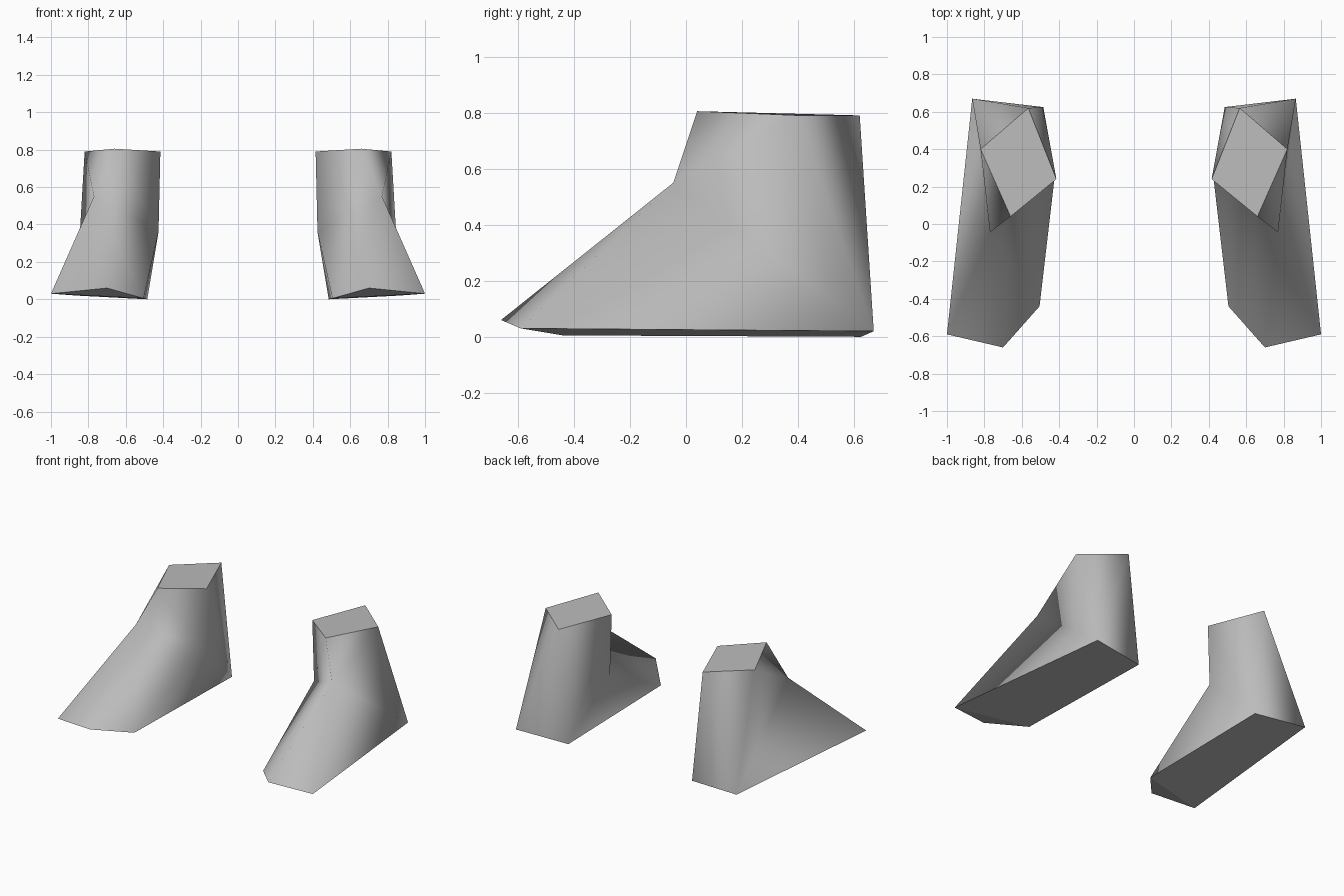
import bpy
import bmesh

cube = bpy.data.objects.get("Cube")
if cube:
    bpy.data.objects.remove(cube, do_unlink=True)

# One plain grey for everything
grey = bpy.data.materials.new("plain_grey")
grey.use_nodes = True
colour = (0.5, 0.5, 0.5, 1)
grey.diffuse_color = colour
for node in grey.node_tree.nodes:
    if node.type == "BSDF_PRINCIPLED":
        node.inputs["Base Color"].default_value = colour

# Corners of one boot: sole, ankle bend and cuff
corners = {
    "toe_tip": (0.70, -0.66, 0.06),
    "toe_outer": (1.0, -0.59, 0.03),
    "toe_inner": (0.505, -0.44, 0.005),
    "heel_inner": (0.485, 0.625, 0.0),
    "heel_outer": (0.865, 0.67, 0.02),
    "instep": (0.77, -0.045, 0.55),
    "ankle_inner": (0.425, 0.245, 0.36),
    "cuff_front": (0.66, 0.04, 0.805),
    "cuff_inner": (0.415, 0.24, 0.79),
    "cuff_back": (0.565, 0.62, 0.79),
    "cuff_outer": (0.82, 0.40, 0.79),
}

# Flat end caps, with hard rims
caps = [
    "toe_tip toe_outer toe_inner",
    "toe_inner toe_outer heel_outer heel_inner",
    "cuff_front cuff_outer cuff_back cuff_inner",
]
# Soft-shaded walls
walls = [
    "toe_tip instep toe_outer",                # front of the foot
    "toe_tip toe_inner instep",
    "toe_inner ankle_inner instep",
    "toe_outer instep heel_outer",             # outer side
    "instep cuff_outer heel_outer",
    "instep cuff_front cuff_outer",
    "instep ankle_inner cuff_front",           # front of the ankle
    "ankle_inner cuff_inner cuff_front",
    "toe_inner heel_inner ankle_inner",        # inner side
    "ankle_inner heel_inner cuff_inner",
    "heel_inner cuff_back cuff_inner",
    "heel_inner heel_outer cuff_back",         # back
    "heel_outer cuff_outer cuff_back",
]

bm = bmesh.new()
verts = {name: bm.verts.new(co) for name, co in corners.items()}


def add_face(names):
    face = bm.faces.new([verts[n] for n in names.split()])
    face.smooth = True
    return face


cap_faces = [add_face(names) for names in caps]
wall_faces = [add_face(names) for names in walls]
bmesh.ops.recalc_face_normals(bm, faces=bm.faces[:])
for face in cap_faces:
    face.smooth = False
    for edge in face.edges:
        edge.smooth = False

mesh = bpy.data.meshes.new("boots")
bm.to_mesh(mesh)
bm.free()
mesh.materials.append(grey)
boots = bpy.data.objects.new("boots", mesh)
bpy.context.scene.collection.objects.link(boots)

# Second boot, mirrored across the middle
mirror = boots.modifiers.new("pair", "MIRROR")
mirror.use_axis[0] = True
mirror.use_mirror_merge = False
